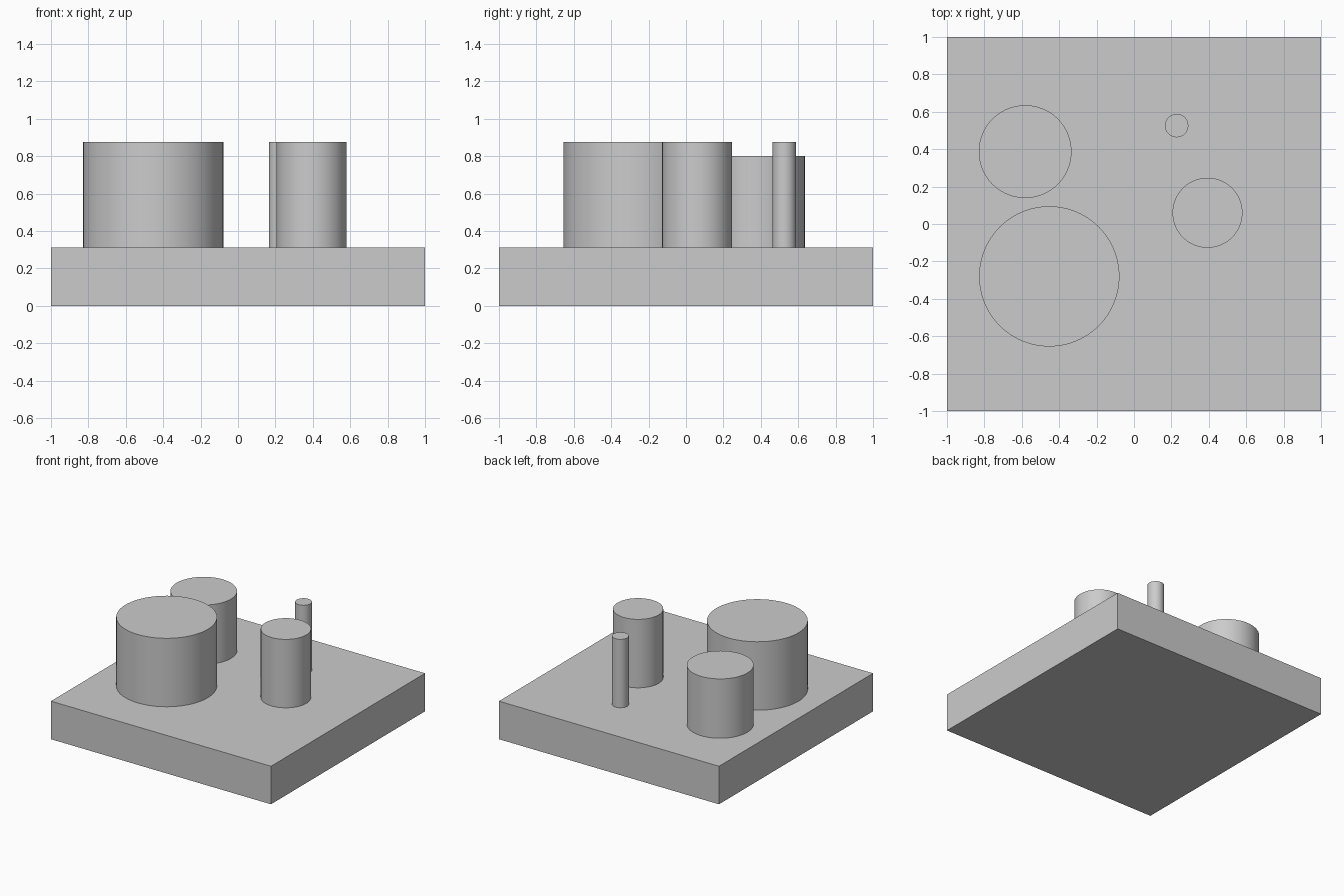
import bpy
import math

cube = bpy.data.objects.get("Cube")
if cube:
    bpy.data.objects.remove(cube, do_unlink=True)

# One plain grey for everything
grey = bpy.data.materials.new("plain_grey")
grey.use_nodes = True
colour = (0.6, 0.6, 0.6, 1)
grey.diffuse_color = colour
grey.node_tree.nodes["Principled BSDF"].inputs["Base Color"].default_value = colour

BASE_TOP = 0.3125


def finish(name):
    obj = bpy.context.object
    obj.name = name
    obj.data.materials.append(grey)
    return obj


def post(name, x, y, radius, top):
    """Upright round post standing on the base plate."""
    height = top - BASE_TOP
    bpy.ops.mesh.primitive_cylinder_add(
        vertices=96, radius=radius, depth=height,
        location=(x, y, BASE_TOP + height / 2))
    finish(name)
    bpy.ops.object.shade_smooth_by_angle(angle=math.radians(30))


# Square base plate
bpy.ops.mesh.primitive_cube_add(size=1, location=(0, 0, BASE_TOP / 2))
base = finish("base_plate")
base.scale = (2, 2, BASE_TOP)
bpy.ops.object.transform_apply(location=False, rotation=False, scale=True)

# Four posts of different widths
post("large_post", -0.453, -0.28, 0.375, 0.875)
post("short_post", -0.582, 0.387, 0.248, 0.80)
post("medium_post", 0.393, 0.06, 0.187, 0.875)
post("thin_post", 0.228, 0.526, 0.0625, 0.875)
